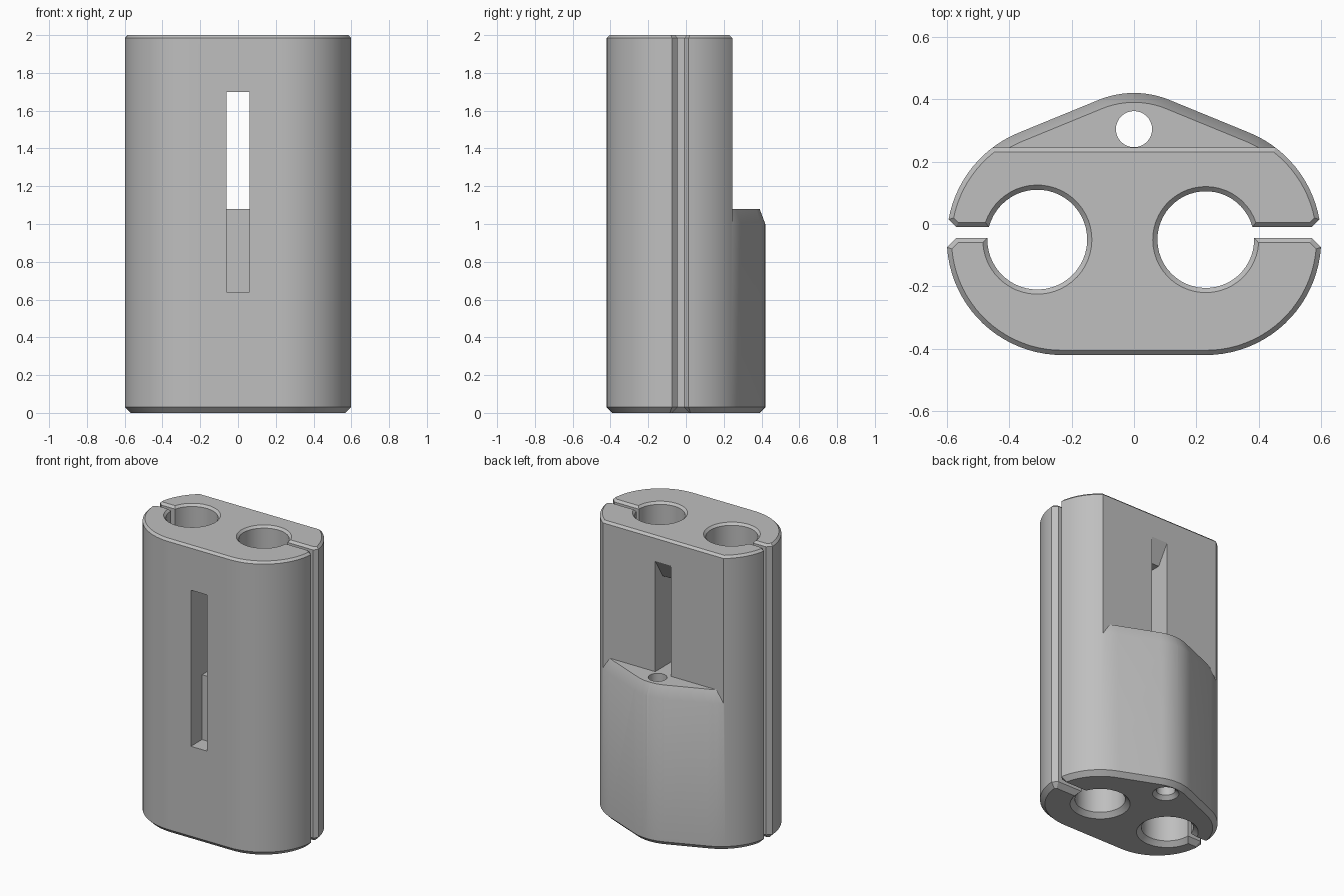
import bpy, bmesh
from math import sin, cos, asin, acos, pi, sqrt, radians

if "Cube" in bpy.data.objects:
    bpy.data.objects.remove(bpy.data.objects["Cube"])

SIDE_X, MID_Y = 0.23, -0.05      # centres of the rounded sides
TANGENT = radians(67.7)          # where the sides run into the back hump
BACK_Y, LEDGE_Z, TOP_Z = 0.245, 1.08, 2.0


def arc(cx, cy, r, a, b, n):
    return [(cx + r * cos(a + (b - a) * i / n), cy + r * sin(a + (b - a) * i / n))
            for i in range(n + 1)]


def section(d=0.0):
    """Clamp cross-section with both bores and slits, shrunk by d."""
    upper, lower = -0.01 + d, -0.045 - d
    r = 0.37 - d
    k_up, k_low = 0.58 - d * sqrt(2), 0.525 - d * sqrt(2)   # bevelled slit mouths
    t_up = acos((k_up - SIDE_X + MID_Y) / (r * sqrt(2))) - pi / 4
    t_low = pi / 4 - acos((k_low - SIDE_X - MID_Y) / (r * sqrt(2)))

    def bore_angles(radius):
        return asin((upper - MID_Y) / radius), asin((lower - MID_Y) / radius)

    left_r, right_r = 0.16 + d, 0.155 + d
    lu, ll = bore_angles(left_r)
    ru, rl = bore_angles(right_r)
    pts = arc(SIDE_X, MID_Y, r, t_up, TANGENT, 14)
    pts += arc(0, 0.12, 0.3 - d, TANGENT, pi - TANGENT, 12)
    pts += arc(-SIDE_X, MID_Y, r, pi - TANGENT, pi - t_up, 14)
    pts += [(-k_up - upper, upper)]
    pts += arc(-0.31, MID_Y, left_r, pi - lu, -pi - ll, 48)
    pts += [(-k_low + lower, lower)]
    pts += arc(-SIDE_X, MID_Y, r, pi - t_low, 1.5 * pi, 20)
    pts += arc(SIDE_X, MID_Y, r, 1.5 * pi, 2 * pi + t_low, 20)
    pts += [(k_low - lower, lower)]
    pts += arc(SIDE_X, MID_Y, right_r, rl, ru - 2 * pi, 48)
    pts += [(k_up + upper, upper)]
    return pts


def loft(name, rings):
    """Closed solid through rings of 3D points with equal counts."""
    bm = bmesh.new()
    rows = [[bm.verts.new(p) for p in ring] for ring in rings]
    n = len(rows[0])
    for low, high in zip(rows, rows[1:]):
        for i in range(n):
            j = (i + 1) % n
            bm.faces.new((low[i], low[j], high[j], high[i]))
    bm.faces.new(rows[0][::-1])
    bm.faces.new(rows[-1])
    bmesh.ops.recalc_face_normals(bm, faces=bm.faces)
    mesh = bpy.data.meshes.new(name)
    bm.to_mesh(mesh)
    bm.free()
    ob = bpy.data.objects.new(name, mesh)
    bpy.context.collection.objects.link(ob)
    return ob


def stack(name, layers):
    return loft(name, [[(x, y, z) for x, y in section(d)] for z, d in layers])


def prism(name, half_width, profile):
    """Side profile (y, z) extruded along x."""
    return loft(name, [[(x, y, z) for y, z in profile] for x in (-half_width, half_width)])


def cut(target, cutter):
    cutter.hide_render = True
    mod = target.modifiers.new("cut", 'BOOLEAN')
    mod.operation, mod.solver, mod.object = 'DIFFERENCE', 'EXACT', cutter
    bpy.context.view_layer.objects.active = target
    bpy.ops.object.modifier_apply(modifier=mod.name)
    bpy.data.objects.remove(cutter)


# Body with bevelled ends
body = stack("clamp_body", [(0, 0.03), (0.03, 0), (TOP_Z - 0.015, 0), (TOP_Z, 0.015)])

# Back recess above a ledge with a sloping rim
recess = prism("recess_cutter", 1, [(BACK_Y, 0.97), (1, 0.97), (1, 2.2), (BACK_Y, 2.2)])
cut(recess, stack("ledge_cutter", [(0.95, -0.01875), (LEDGE_Z, 0.03)]))
cut(body, recess)

# Bevel along the top back edge
cut(body, prism("edge_cutter", 1, [(0.22, 2.01), (0.255, 1.975), (0.3, 2.05)]))

# Slot: shallow below the ledge, open above it, with a rising roof at the back
cut(body, prism("slot_cutter", 0.06,
                [(-0.6, 0.64), (-0.3, 0.64), (-0.3, LEDGE_Z), (0.3, LEDGE_Z),
                 (0.3, 1.92), (0.165, 1.7), (-0.6, 1.7)]))

# Small upright hole through the hump, countersunk below
cut(body, loft("hole_cutter",
               [[(x, y, z) for x, y in arc(0, 0.304, r, 0, 2 * pi, 32)[:-1]]
                for z, r in ((-0.01, 0.092), (0.024, 0.058), (1.2, 0.058))]))

# Plain grey finish
grey = bpy.data.materials.new("grey")
grey.use_nodes = True
colour = (0.52, 0.52, 0.52, 1)
grey.diffuse_color = colour
grey.node_tree.nodes["Principled BSDF"].inputs["Base Color"].default_value = colour
body.data.materials.clear()
body.data.materials.append(grey)
for face in body.data.polygons:
    face.material_index = 0

bpy.ops.object.select_all(action='DESELECT')
body.select_set(True)
bpy.context.view_layer.objects.active = body
bpy.ops.object.shade_smooth_by_angle(angle=radians(30))
